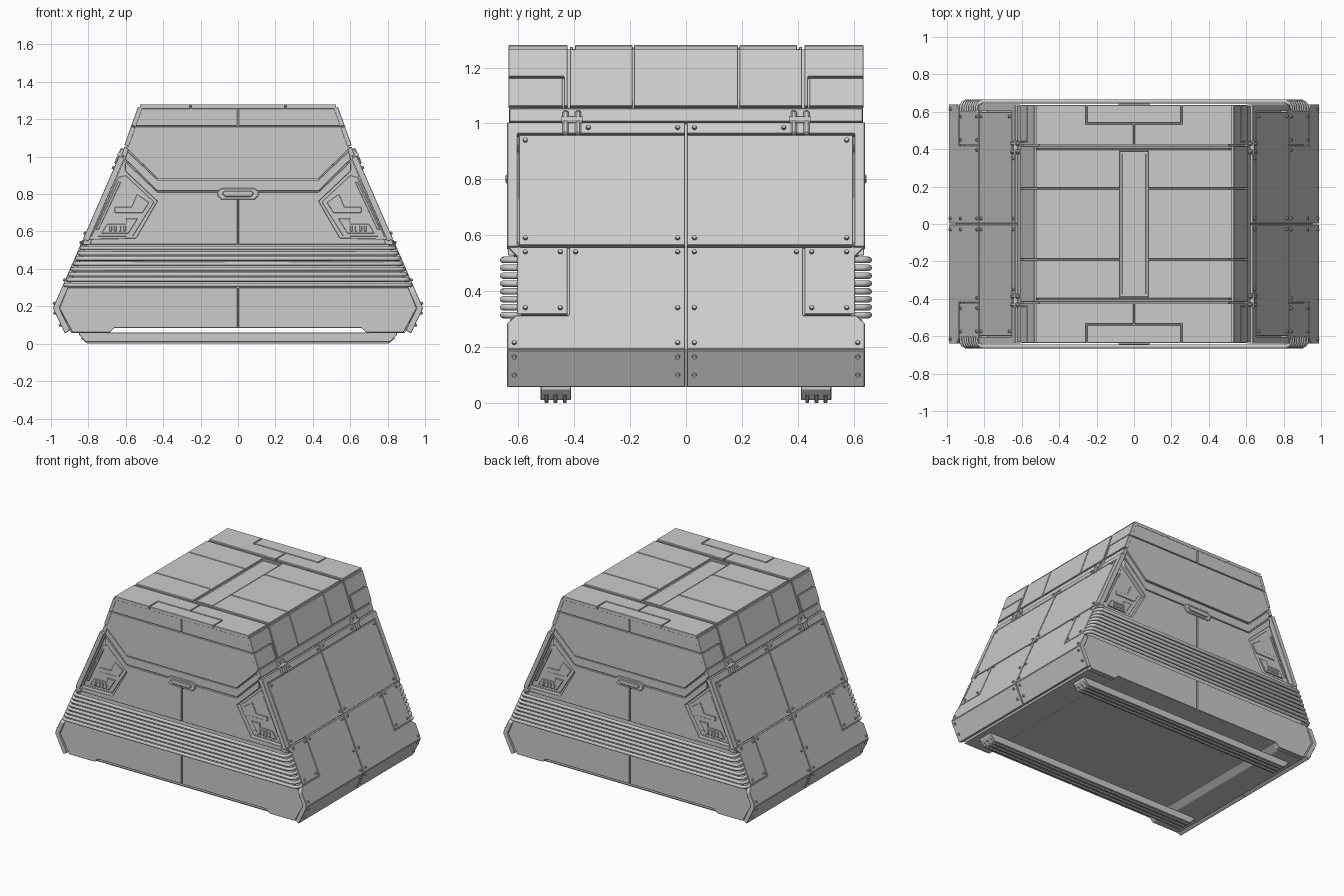
import bpy, bmesh
from mathutils import Vector, Matrix


def finish(name, bm, mirror, bevel=0.0):
    bmesh.ops.recalc_face_normals(bm, faces=bm.faces)
    me = bpy.data.meshes.new(name)
    bm.to_mesh(me)
    bm.free()
    ob = bpy.data.objects.new(name, me)
    bpy.context.collection.objects.link(ob)
    if bevel:
        b = ob.modifiers.new("edge", 'BEVEL')
        b.width, b.segments, b.limit_method = bevel, 1, 'ANGLE'
    if mirror:
        m = ob.modifiers.new("mirror", 'MIRROR')
        m.use_axis = ['X' in mirror, 'Y' in mirror, False]
        m.use_mirror_merge = False
    return ob


# Faces of the case: (2D -> 3D mapping, outward normal)
FRONT = (lambda x, z: Vector((x, 0, z)), Vector((0, 1, 0)))
TOP = (lambda x, y: Vector((x, y, 0)), Vector((0, 0, 1)))
SIDE = (lambda y, z: Vector((0.99 - (z - 0.19) * 0.4356, y, z)), Vector((0.917, 0, 0.399)))
BAND = (lambda y, z: Vector((0.99 - (0.19 - z) * 0.4815, y, z)), Vector((0.901, 0, -0.434)))
LID = (lambda y, z: Vector((0.612 - (z - 1.05) * 0.357, y, z)), Vector((0.942, 0, 0.336)))


def plate(name, face, pts, lo, hi, mirror='XY', bevel=0.002):
    place, n = face
    bm = bmesh.new()
    a = [bm.verts.new(place(*p) + n * lo) for p in pts]
    b = [bm.verts.new(place(*p) + n * hi) for p in pts]
    bm.faces.new(a)
    bm.faces.new(b)
    for i in range(len(pts)):
        j = (i + 1) % len(pts)
        bm.faces.new((a[i], a[j], b[j], b[i]))
    return finish(name, bm, mirror, bevel)


def rect(u0, v0, u1, v1):
    return [(u0, v0), (u1, v0), (u1, v1), (u0, v1)]


def sym(pts):
    return pts + [(-u, v) for u, v in reversed(pts)]


# Inner bodies (with the raised notch in the underside)
plate("body_core", FRONT, sym([(0.60, 1.0), (0.955, 0.19), (0.892, 0.058), (0.70, 0.058), (0.66, 0.085)]),
      -0.60, 0.60, '', 0)
plate("lid_core", FRONT, sym([(0.505, 1.266), (0.59, 1.05), (0.59, 0.99)]), -0.60, 0.60, '', 0)

# Side armour panels
T = -0.032
plate("side_upper_panel", SIDE, rect(0.003, 0.564, 0.598, 0.959), T, 0)
plate("side_frame", SIDE, [(0.003, 0.964), (0.603, 0.964), (0.603, 0.56), (0.64, 0.56),
                           (0.64, 1.005), (0.003, 1.005)], T, 0)
plate("side_corner_panel", SIDE, [(0.424, 0.318), (0.605, 0.318), (0.605, 0.525), (0.636, 0.557),
                                  (0.424, 0.557)], T, 0)
plate("side_lower_panel", SIDE, [(0.003, 0.192), (0.64, 0.192), (0.64, 0.285), (0.608, 0.313),
                                 (0.419, 0.313), (0.419, 0.557), (0.003, 0.557)], T, 0)
plate("side_bottom_band", BAND, rect(0.003, 0.056, 0.64, 0.188), T, 0)

# Bolts on the side panels
bm = bmesh.new()
spots = [(0.575, .94), (.35, .985), (.03, .985), (.575, .59), (.03, .59), (.575, .54), (.45, .54),
         (.395, .54), (.03, .54), (.575, .34), (.45, .34), (.03, .34), (.615, .215), (.03, .215)]
for face, where in ((SIDE, spots), (BAND, [(.615, .165), (.615, .1), (.03, .165), (.03, .1)])):
    rot = Vector((0, 0, 1)).rotation_difference(face[1]).to_matrix().to_4x4()
    for p in where:
        bmesh.ops.create_cone(bm, cap_ends=True, segments=10, radius1=0.01, radius2=0.007, depth=0.016,
                              matrix=Matrix.Translation(face[0](*p) + face[1] * 0.002) @ rot)
finish("side_bolts", bm, 'XY')

# Front and rear panels
plate("skirt_panel", FRONT, [(0.003, 0.085), (0.66, 0.085), (0.685, 0.06), (0.885, 0.06), (0.955, 0.19),
                             (0.91, 0.30), (0.003, 0.30)], 0.59, 0.63)
plate("middle_panel", FRONT, [(0.003, 0.53), (0.808, 0.53), (0.795, 0.56), (0.545, 0.565), (0.432, 0.762),
                              (0.605, 0.925), (0.602, 0.975), (0.43, 0.81), (0.003, 0.81)], 0.59, 0.63)
plate("corner_clip", FRONT, [(0.79, 0.528), (0.835, 0.528), (0.82, 0.56), (0.78, 0.56)], 0.59, 0.638)

# Corner pockets with small machinery traces
plate("pocket_panel", FRONT, [(0.785, 0.572), (0.562, 0.575), (0.448, 0.758), (0.6, 0.9), (0.64, 0.89)],
      0.59, 0.606)
plate("pocket_block", FRONT, [(0.73, 0.59), (0.585, 0.59), (0.535, 0.67), (0.60, 0.67), (0.60, 0.64),
                              (0.70, 0.64)], 0.59, 0.615)
plate("pocket_channel", FRONT, [(0.475, 0.755), (0.51, 0.70), (0.66, 0.70), (0.66, 0.73), (0.57, 0.73),
                                (0.54, 0.80)], 0.59, 0.612)
plate("pocket_rail", FRONT, [(0.745, 0.61), (0.76, 0.61), (0.64, 0.865), (0.625, 0.865)], 0.59, 0.614)
for i in range(4):
    plate("pocket_fin", FRONT, rect(0.60 + i * 0.025, 0.60, 0.612 + i * 0.025, 0.63), 0.60, 0.622)

# Round rib bars wrapping the front and rear
cu = bpy.data.curves.new("rib_bars", 'CURVE')
cu.dimensions, cu.bevel_depth, cu.bevel_resolution, cu.use_fill_caps = '3D', 0.0115, 2, True
for i in range(8):
    z = 0.314 + i * 0.0282
    xe = SIDE[0](0, z).x - 0.014
    path = sym([(xe, 0.59), (xe, 0.63), (xe - 0.008, 0.646), (xe - 0.026, 0.655)])
    for s in (1, -1):
        sp = cu.splines.new('POLY')
        sp.points.add(len(path) - 1)
        for pt, (x, y) in zip(sp.points, path):
            pt.co = (x, s * y, z, 1)
        sp.use_smooth = True
bpy.context.collection.objects.link(bpy.data.objects.new("rib_bars", cu))

# Lid front: rim, main face and two upper halves
plate("lid_rim", FRONT, sym([(0.602, 1.04), (0.43, 0.876), ])[:2] +
      [(-0.43, 0.876), (-0.602, 1.04), (-0.602, 0.985), (-0.43, 0.816), (0.43, 0.816), (0.602, 0.985)],
      0.59, 0.628, 'Y')
plate("lid_face", FRONT, sym([(0.557, 1.16), (0.598, 1.046), (0.43, 0.882)]), 0.59, 0.634, 'Y')
plate("lid_upper_face", FRONT, [(0.003, 1.165), (0.555, 1.165), (0.515, 1.262), (0.003, 1.262)], 0.59, 0.634)

# Lid sides
plate("lid_side_rim", LID, rect(-0.632, 1.008, 0.632, 1.055), -0.03, -0.003, 'X')
plate("lid_side_centre", LID, rect(-0.187, 1.062, 0.187, 1.266), -0.025, 0, 'X')
plate("lid_side_panel", LID, rect(0.192, 1.062, 0.416, 1.266), -0.025, 0)
plate("lid_side_corner", LID, [(0.424, 1.062), (0.437, 1.062), (0.437, 1.168), (0.635, 1.168),
                               (0.635, 1.266), (0.424, 1.266)], -0.025, 0)
plate("lid_side_corner_low", LID, rect(0.442, 1.062, 0.635, 1.163), -0.025, 0)

# Roof panels, grooves and central slot
Z0, Z1 = 1.255, 1.28
plate("roof_centre", TOP, rect(0.075, -0.187, 0.525, 0.187), Z0, Z1, 'X')
plate("roof_panel", TOP, [(0.075, 0.192), (0.525, 0.192), (0.525, 0.398), (0.075, 0.398)], Z0, Z1)
plate("roof_slot_end", TOP, rect(-0.0755, 0.387, 0.0755, 0.398), Z0, Z1 - 0.001, 'Y')
plate("roof_slot_panel", TOP, rect(-0.064, -0.375, 0.064, 0.375), Z0, 1.271, '')
plate("roof_rail", TOP, rect(-0.525, 0.405, 0.525, 0.416), Z0, 1.274, 'Y')
plate("roof_end", TOP, [(0.003, 0.424), (0.525, 0.424), (0.525, 0.635), (0.256, 0.635), (0.256, 0.534),
                        (0.003, 0.534)], Z0, Z1)
plate("roof_tab", TOP, rect(-0.25, 0.54, 0.25, 0.635), Z0, Z1, 'Y')

# Hinges between lid and sides
for y in (0.375, 0.42):
    plate("hinge_leaf", SIDE, rect(y, 0.96, y + 0.022, 1.045), -0.025, 0.009, 'XY', 0.006)
bm = bmesh.new()
bmesh.ops.create_cone(bm, cap_ends=True, segments=12, radius1=0.012, radius2=0.012, depth=0.075,
                      matrix=Matrix.Translation((0.632, 0.408, 1.012)) @ Matrix.Rotation(1.5708, 4, 'X'))
finish("hinge_pin", bm, 'XY')

# Latch handles
plate("latch_frame", FRONT, sym([(0.09, 0.832), (0.11, 0.815), (0.11, 0.792), (0.09, 0.77)]),
      0.59, 0.637, 'Y', 0.004)
plate("latch_grip", FRONT, sym([(0.075, 0.817), (0.085, 0.805), (0.07, 0.785)]), 0.59, 0.646, 'Y', 0.004)

# Skids with runner fins
plate("skid", FRONT, sym([(0.85, 0.06), (0.85, 0.048), (0.815, 0.01)]), 0.412, 0.52, 'Y')
for y in (0.427, 0.460, 0.493):
    plate("skid_fin", FRONT, sym([(0.84, 0.03), (0.805, 0.0)]), y, y + 0.014, 'Y')
